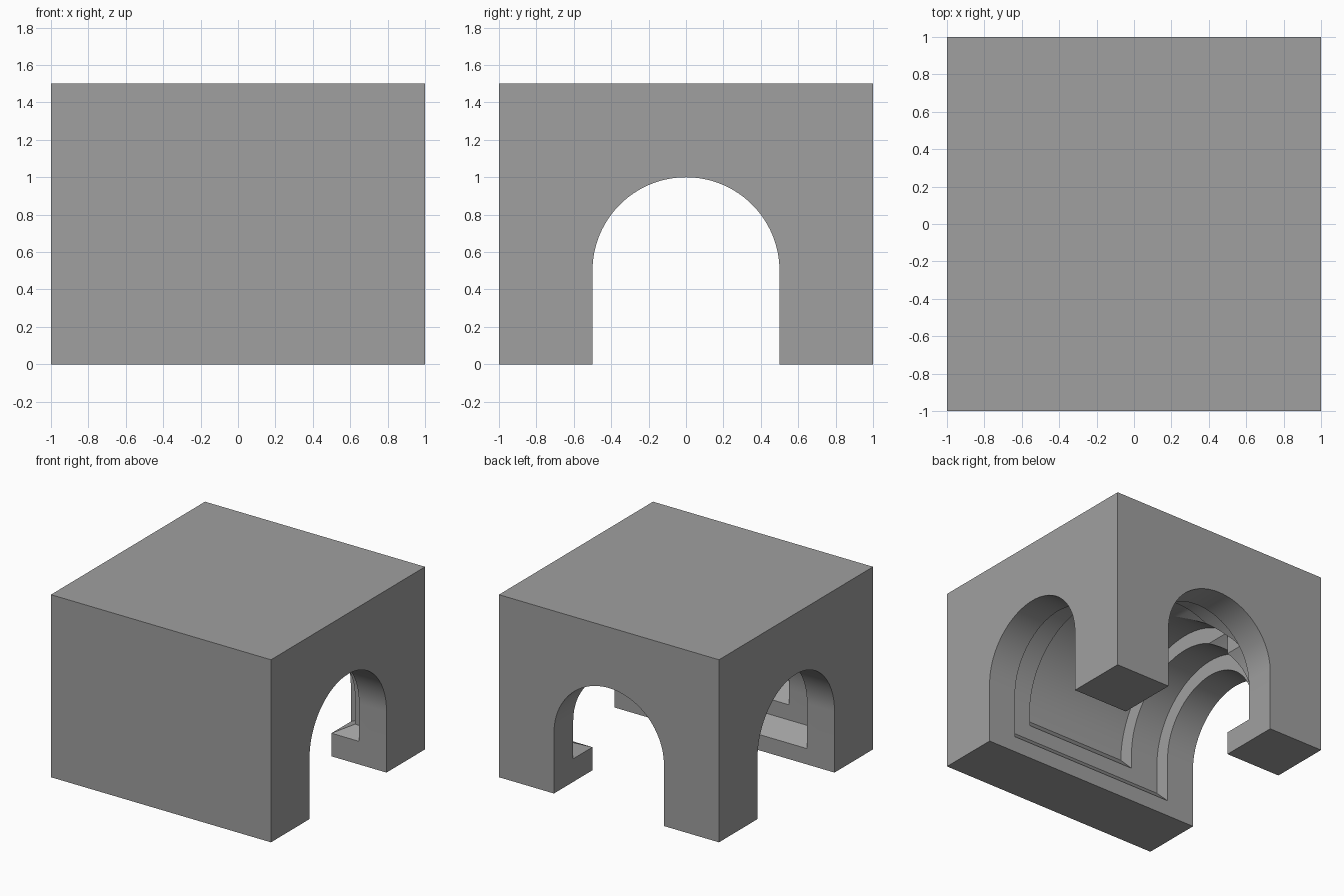
import bpy, bmesh, math

cube = bpy.data.objects.get("Cube")
if cube:
    bpy.data.objects.remove(cube, do_unlink=True)

SPRING = 0.5    # height where the arches start to curve
SEGMENTS = 48

stone = bpy.data.materials.new("grey stone")
stone.use_nodes = True
grey = (0.35, 0.35, 0.35, 1)
stone.diffuse_color = grey
stone.node_tree.nodes["Principled BSDF"].inputs["Base Color"].default_value = grey


def make_object(name, bm):
    bmesh.ops.recalc_face_normals(bm, faces=bm.faces)
    mesh = bpy.data.meshes.new(name)
    bm.to_mesh(mesh)
    bm.free()
    mesh.materials.append(stone)
    obj = bpy.data.objects.new(name, mesh)
    bpy.context.collection.objects.link(obj)
    return obj


def arch_profile(radius, left_foot, right_foot):
    """Closed outline: feet of each jamb, then a half circle on top."""
    arc = [(radius * math.cos(math.pi * i / SEGMENTS),
            SPRING + radius * math.sin(math.pi * i / SEGMENTS))
           for i in range(SEGMENTS + 1)]
    outline = left_foot + right_foot[::-1] + arc
    return [p for i, p in enumerate(outline) if p != outline[i - 1]]


def tunnel(name, profile, start, end, along_x):
    """Extrude an arch outline along x or y."""
    bm = bmesh.new()
    verts = [bm.verts.new((start, u, z) if along_x else (u, start, z))
             for u, z in profile]
    face = bm.faces.new(verts)
    ext = bmesh.ops.extrude_face_region(bm, geom=[face])
    moved = [g for g in ext["geom"] if isinstance(g, bmesh.types.BMVert)]
    step = end - start
    bmesh.ops.translate(bm, verts=moved,
                        vec=(step, 0, 0) if along_x else (0, step, 0))
    obj = make_object(name, bm)
    obj.hide_render = True
    return obj


def mirrored(foot):
    return [(-u, z) for u, z in foot]


# Solid block
bm = bmesh.new()
bmesh.ops.create_cube(bm, size=2)
for v in bm.verts:
    v.co.z = (v.co.z + 1) * 0.75
block = make_object("vaulted_block", bm)

# Jamb feet: (offset from axis, height), from the lower rim to the sloped sill top
plain = [(0.5, -0.2)]
pillar_sill = [(0.5, 0.19), (0.625, 0.25)]
wall_sill = [(0.5, 0.13), (0.625, 0.25)]
upper_sill = [(0.625, 0.375), (0.75, 0.5)]

# Each ring: radius, front foot, back foot, half length of passage, reach of side arm
rings = [
    ("opening", 0.5, plain, plain, 1.2, 1.2),
    ("outer_recess", 0.625, wall_sill, pillar_sill, 0.75, 0.75),
    ("inner_recess", 0.75, upper_sill, upper_sill, 0.5, 0.5),
]
cutters = []
for name, radius, front, back, half, reach in rings:
    through = arch_profile(radius, mirrored(front)[::-1], back[::-1])
    cutters.append(tunnel("passage_" + name, through, -half, half, True))
    arm = arch_profile(radius, mirrored(back)[::-1], back[::-1])
    cutters.append(tunnel("back_" + name, arm, 0.002, reach, False))

# Carve the passages out of the block
for cutter in cutters:
    mod = block.modifiers.new(cutter.name, "BOOLEAN")
    mod.operation = "DIFFERENCE"
    mod.solver = "EXACT"
    mod.object = cutter
bpy.context.view_layer.update()
graph = bpy.context.evaluated_depsgraph_get()
carved = bpy.data.meshes.new_from_object(block.evaluated_get(graph))
block.modifiers.clear()
block.data = carved
for cutter in cutters:
    bpy.data.objects.remove(cutter, do_unlink=True)

# Smooth vaults with crisp edges
bpy.ops.object.select_all(action="DESELECT")
block.select_set(True)
bpy.context.view_layer.objects.active = block
bpy.ops.object.shade_smooth_by_angle(angle=math.radians(20))
